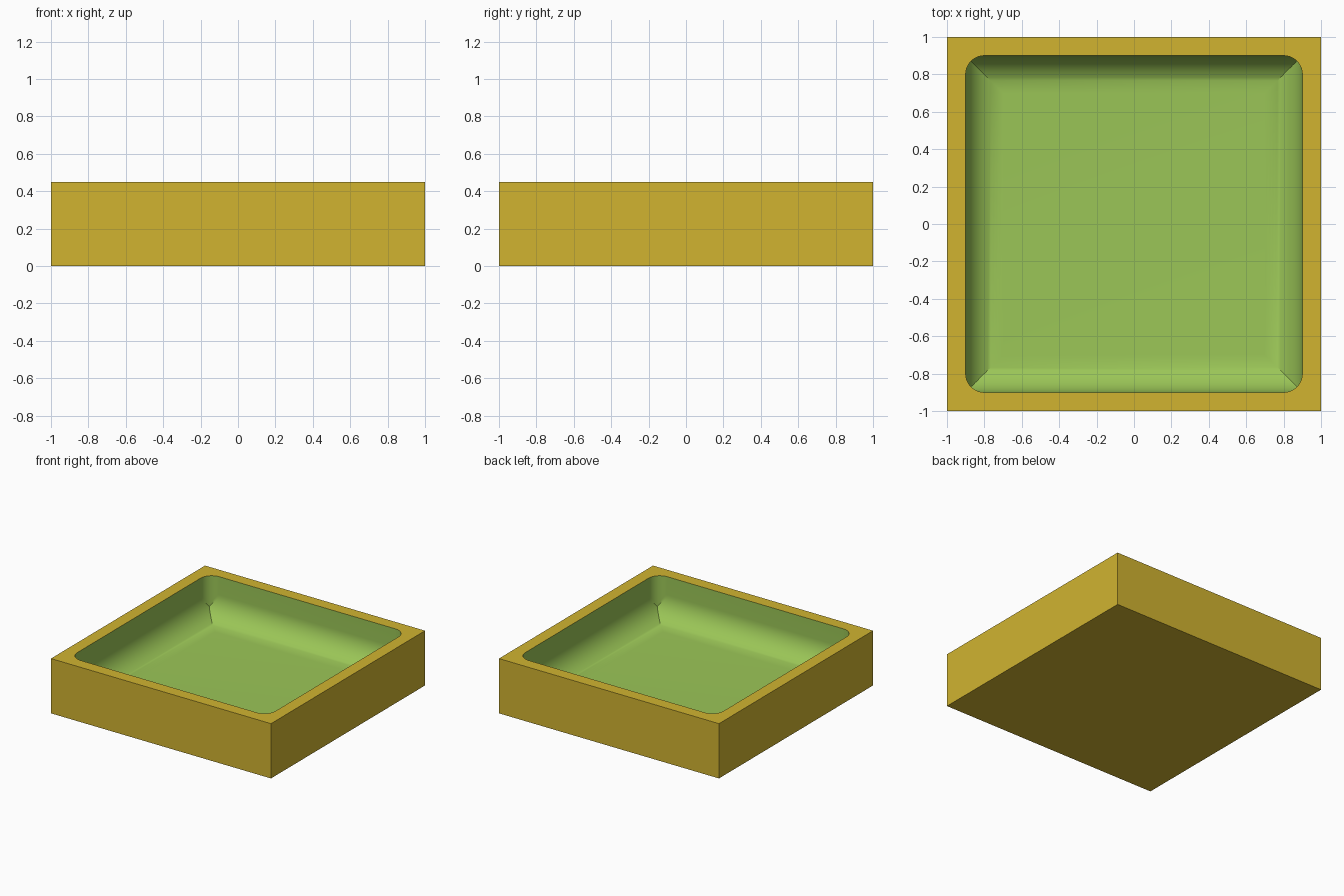
import bpy, bmesh, math

if "Cube" in bpy.data.objects:
    bpy.data.objects.remove(bpy.data.objects["Cube"])

HEIGHT, FLOOR = 0.45, 0.1        # outer height, floor thickness
INNER, CORNER, COVE = 0.9, 0.1, 0.2   # cavity half width, corner radius, floor cove radius
HALF = 6                         # columns per half corner
COLS = 2 * HALF + 1


def material(name, rgb):
    m = bpy.data.materials.new(name)
    lin = [((c / 255 + 0.055) / 1.055) ** 2.4 for c in rgb]
    m.diffuse_color = (*lin, 1)
    m.use_nodes = True
    m.node_tree.nodes["Principled BSDF"].inputs["Base Color"].default_value = m.diffuse_color
    return m


def ring(bm, z, h, square=False):
    """Square loop with half width h, clipped by the rounded cavity corners."""
    pts = []
    for q in range(4):
        c, s = round(math.cos(q * math.pi / 2)), round(math.sin(q * math.pi / 2))
        for k in range(COLS):
            t = k / (COLS - 1) * math.pi / 2
            x = y = h
            if not square:
                x = min(h, INNER - CORNER + CORNER * math.cos(t))
                y = min(h, INNER - CORNER + CORNER * math.sin(t))
            pts.append(bm.verts.new((c * x - s * y, s * x + c * y, z)))
    return pts


# Cove levels: first those meeting the corner columns, then down to the floor
widths = [INNER - CORNER + CORNER * math.cos(k / HALF * math.pi / 4) for k in range(HALF + 1)]
angles = [math.acos(min(1, (w - INNER + COVE) / COVE)) for w in widths]
STEPS = 12
angles += [angles[-1] + (math.pi / 2 - angles[-1]) * i / STEPS for i in range(1, STEPS + 1)]

bm = bmesh.new()
rings = [ring(bm, 0, 1, True), ring(bm, HEIGHT, 1, True), ring(bm, HEIGHT, INNER)]
for a in angles:
    rings.append(ring(bm, FLOOR + COVE * (1 - math.sin(a)), INNER - COVE * (1 - math.cos(a))))

# Outer walls, rim, cavity walls and cove
n = 4 * COLS
for r, (up, low) in enumerate(zip(rings, rings[1:])):
    for i in range(n):
        j = (i + 1) % n
        if r < 3:
            faces = [(up[i], up[j], low[j], low[i])]
        elif i % COLS < HALF:
            faces = [(up[i], up[j], low[j]), (up[i], low[j], low[i])]
        else:
            faces = [(up[i], up[j], low[i]), (up[j], low[j], low[i])]
        for f in faces:
            bm.faces.new(f).material_index = 1 if r >= 2 else 0

# Underside and cavity floor
bm.faces.new(rings[0]).material_index = 0
bm.faces.new(rings[-1]).material_index = 1

bmesh.ops.remove_doubles(bm, verts=bm.verts, dist=1e-5)
bmesh.ops.recalc_face_normals(bm, faces=bm.faces)
mesh = bpy.data.meshes.new("square_tray")
bm.to_mesh(mesh)
bm.free()

tray = bpy.data.objects.new("square_tray", mesh)
bpy.context.collection.objects.link(tray)
mesh.materials.append(material("mustard_yellow", (209, 180, 48)))
mesh.materials.append(material("leaf_green", (155, 198, 87)))

bpy.context.view_layer.objects.active = tray
tray.select_set(True)
bpy.ops.object.shade_smooth_by_angle(angle=math.radians(30))
